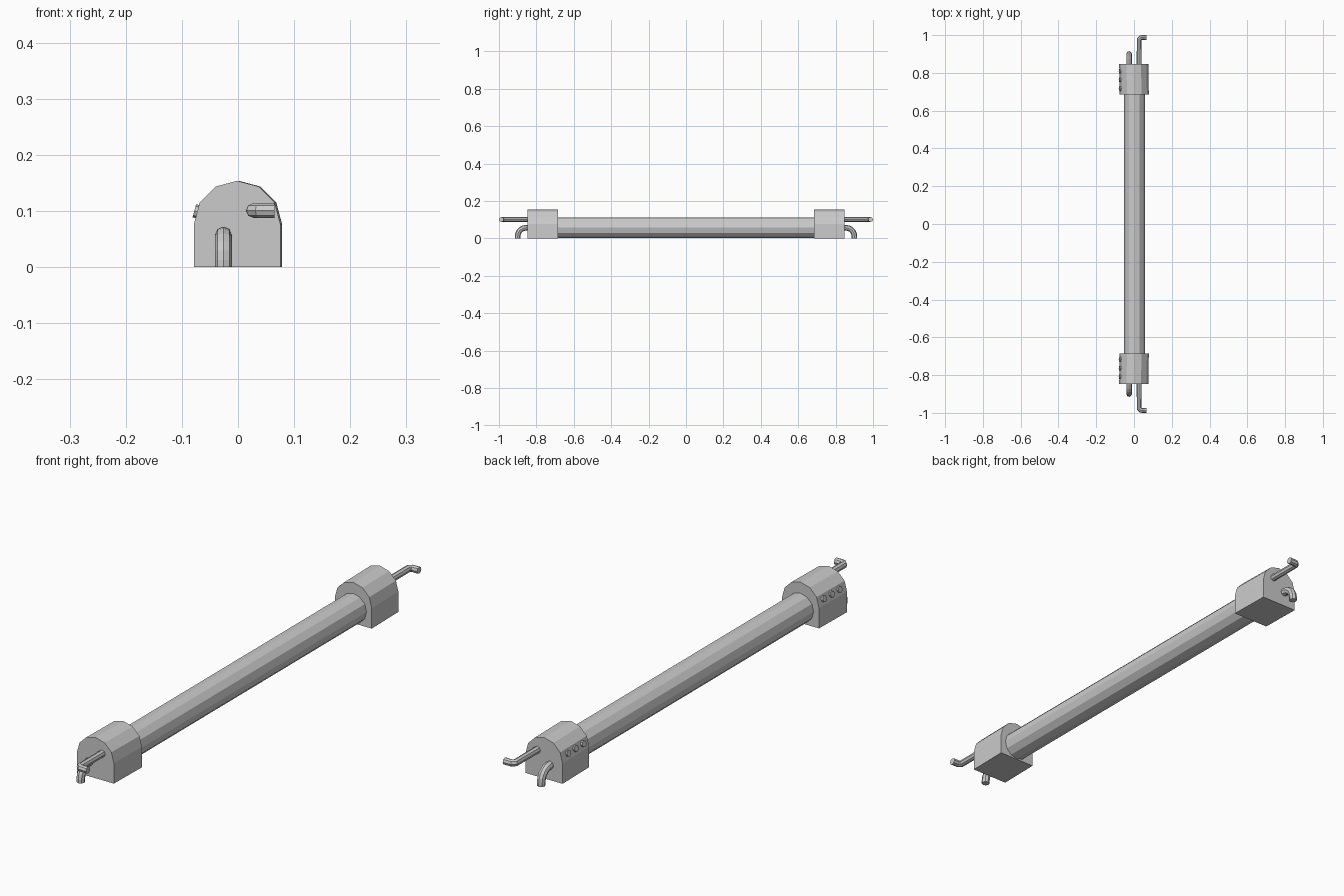
import bpy
import math
from mathutils import Matrix, Vector

cube = bpy.data.objects.get("Cube")
if cube:
    bpy.data.objects.remove(cube, do_unlink=True)

CAP_R = 0.077
SIDES = 12


def rod(name, start, end, radius, sides, spin=0.0):
    """Flat-sided cylinder running from start to end."""
    start, end = Vector(start), Vector(end)
    axis = end - start
    bpy.ops.mesh.primitive_cylinder_add(vertices=sides, radius=radius, depth=axis.length)
    obj = bpy.context.object
    obj.name = name
    turn = axis.to_track_quat('Z', 'Y').to_matrix().to_4x4()
    obj.data.transform(Matrix.Translation((start + end) / 2) @ turn @ Matrix.Rotation(spin, 4, 'Z'))
    return obj


def prism(name, profile, y0, y1, drift):
    """Extrude an xz profile along y, sliding it sideways by drift."""
    n = len(profile)
    verts = [(x - drift, y0, z) for x, z in profile] + [(x + drift, y1, z) for x, z in profile]
    faces = [tuple(range(n)), tuple(reversed(range(n, 2 * n)))]
    faces += [(i, i + n, (i + 1) % n + n, (i + 1) % n) for i in range(n)]
    if y1 < y0:
        faces = [f[::-1] for f in faces]
    mesh = bpy.data.meshes.new(name)
    mesh.from_pydata(verts, [], faces)
    obj = bpy.data.objects.new(name, mesh)
    bpy.context.collection.objects.link(obj)


def bent_pin(name, path, radius):
    """Round wire swept along a bent path, turned into a mesh."""
    curve = bpy.data.curves.new(name, 'CURVE')
    curve.dimensions = '3D'
    curve.bevel_depth = radius
    curve.bevel_resolution = 2
    curve.use_fill_caps = True
    spline = curve.splines.new('POLY')
    spline.points.add(len(path) - 1)
    for point, co in zip(spline.points, path):
        point.co = (*co, 1)
    spline.use_smooth = False
    obj = bpy.data.objects.new(name, curve)
    bpy.context.collection.objects.link(obj)
    bpy.ops.object.select_all(action='DESELECT')
    obj.select_set(True)
    bpy.context.view_layer.objects.active = obj
    bpy.ops.object.convert(target='MESH')


# Long faceted tube with a ridge on top
rod("tube", (0.002, -0.7, 0.057), (0.002, 0.7, 0.057), 0.055, SIDES)

# Arched end block outline: flat base, half a twelve-sided circle above
arch = [(-CAP_R, 0), (CAP_R, 0)]
for i in range(SIDES // 2 + 1):
    a = math.tau * i / SIDES
    arch.append((CAP_R * math.cos(a), CAP_R * (1 + math.sin(a))))

for side, s in (("front", -1), ("back", 1)):
    prism(side + "_end_block", arch, s * 0.848, s * 0.685, 0.0015)

    # Straight contact pin with a sideways hook
    bent_pin(side + "_hooked_pin",
             [(0.027, s * 0.83, 0.101), (0.027, s * 0.978, 0.101),
              (0.036, s * 0.987, 0.101), (0.065, s * 0.987, 0.101)], 0.013)

    # Contact pin curving down to the ground
    bend = [(-0.026, s * 0.83, 0.057)]
    for i in range(6):
        a = math.pi / 2 * i / 5
        bend.append((-0.026, s * (0.855 + 0.045 * math.sin(a)), 0.012 + 0.045 * math.cos(a)))
    bend.append((-0.026, s * 0.9, 0))
    bent_pin(side + "_curved_pin", bend, 0.015)

    # Row of three screws on the sloping flank
    tilt = math.radians(15)
    out = Vector((-math.cos(tilt), 0, math.sin(tilt)))
    for k in range(3):
        base = Vector((-0.072, s * (0.717 + 0.046 * k), 0.099))
        rod(f"{side}_screw_{k + 1}", base - out * 0.006, base + out * 0.006, 0.012, 8)
